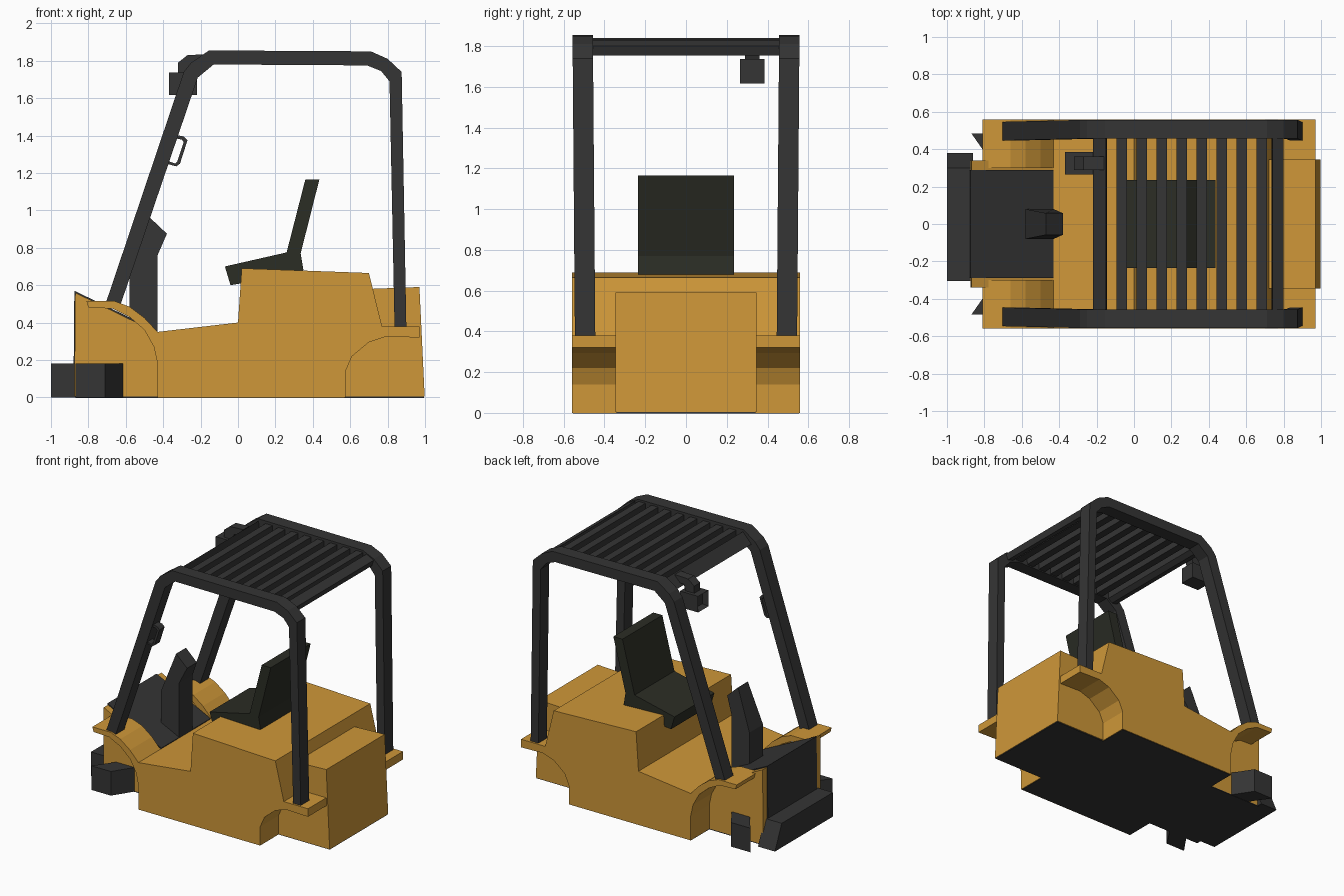
import bpy, bmesh
from mathutils import Vector


def material(name, rgb):
    m = bpy.data.materials.new(name)
    m.diffuse_color = (*rgb, 1)
    return m


YELLOW = material("yellow_paint", (0.62, 0.31, 0.04))
DARK = material("dark_metal", (0.035, 0.035, 0.035))
SEAT = material("seat_vinyl", (0.024, 0.026, 0.018))


def prism(name, pts, a, b, mat, axis="Y", mirror=False, edit=None):
    """Extrude a flat profile from a to b along Y (points x,z) or Z (points x,y)."""
    place = (lambda p, t: (p[0], t, p[1])) if axis == "Y" else (lambda p, t: (p[0], p[1], t))
    bm = bmesh.new()
    lo = [bm.verts.new(place(p, a)) for p in pts]
    hi = [bm.verts.new(place(p, b)) for p in pts]
    bm.faces.new(lo)
    bm.faces.new(hi[::-1])
    n = len(pts)
    for i in range(n):
        j = (i + 1) % n
        bm.faces.new((lo[i], hi[i], hi[j], lo[j]))
    bmesh.ops.recalc_face_normals(bm, faces=bm.faces)
    if edit:
        edit(bm)
    me = bpy.data.meshes.new(name)
    bm.to_mesh(me)
    bm.free()
    me.materials.append(mat)
    ob = bpy.data.objects.new(name, me)
    bpy.context.collection.objects.link(ob)
    if mirror:
        mod = ob.modifiers.new("mirror", "MIRROR")
        mod.use_axis = (False, True, False)
        mod.use_bisect_axis = (False, False, False)
        mod.use_mirror_merge = False
    return ob


def box(name, x0, x1, y0, y1, z0, z1, mat, **kw):
    return prism(name, [(x0, z0), (x1, z0), (x1, z1), (x0, z1)], y0, y1, mat, **kw)


# Main body with engine hood and rear fenders
rear_arch = [(0.97, 0.32), (0.79, 0.325), (0.70, 0.295), (0.61, 0.22), (0.575, 0.14), (0.575, 0)]
prism("body", [(-0.43, 0), (-0.43, 0.35), (0, 0.40), (0.02, 0.69), (0.70, 0.665),
               (0.77, 0.38), (0.97, 0.38)] + rear_arch, -0.56, 0.56, YELLOW)

# Counterweight between the rear wheels
prism("counterweight", [(0.57, 0.004), (0.57, 0.575), (0.97, 0.59), (0.998, 0.004)],
      -0.345, 0.345, YELLOW)

# Nose, its dark front plate and sloping deck
prism("nose", [(-0.875, 0.004), (-0.87, 0.56), (-0.43, 0.345), (-0.43, 0.004)], -0.34, 0.34, YELLOW)
prism("front_plate", [(-0.88, 0.02), (-0.875, 0.57), (-0.43, 0.355), (-0.43, 0.32),
                      (-0.85, 0.53), (-0.85, 0.02)], -0.29, 0.29, DARK)

# Curved front fenders
prism("front_fender", [(-0.43, 0.18), (-0.45, 0.27), (-0.50, 0.36), (-0.58, 0.43), (-0.67, 0.475),
                       (-0.80, 0.48), (-0.81, 0.515), (-0.66, 0.515), (-0.58, 0.485),
                       (-0.50, 0.425), (-0.43, 0.35)], 0.30, 0.56, YELLOW, mirror=True)

# Dark underside
prism("underside", [(-0.87, -0.34), (-0.43, -0.34), (-0.43, -0.555), (0.57, -0.555), (0.57, -0.34),
                    (0.995, -0.34), (0.995, 0.34), (0.57, 0.34), (0.57, 0.555), (-0.43, 0.555),
                    (-0.43, 0.34), (-0.87, 0.34)], -0.0, 0.006, DARK, axis="Z").location.z = -0.002

# Front axle stubs and mast mount
prism("axle_stub", [(-0.87, 0.485), (-0.71, 0.485), (-0.59, 0.30), (-0.74, 0.30)],
      0, 0.18, DARK, axis="Z", mirror=True)


def slope_side(bm):
    for v in bm.verts:
        if v.co.y > 0 and v.co.z > 0.1:
            v.co.y = 0.30


box("mast_mount", -1, -0.86, -0.305, 0.38, 0, 0.18, DARK, edit=slope_side)


# Steering column, narrowing at the top
def narrow(bm):
    for v in bm.verts:
        if v.co.z > 0.8:
            v.co.y *= 0.72


prism("steering_column", [(-0.58, 0.38), (-0.58, 0.66), (-0.47, 0.96), (-0.38, 0.875),
                          (-0.43, 0.76), (-0.43, 0.34)], -0.08, 0.08, DARK, edit=narrow)

# Seat
prism("seat", [(-0.07, 0.70), (0.26, 0.775), (0.36, 1.165), (0.435, 1.165), (0.335, 0.77),
               (0.35, 0.68), (0.02, 0.61), (-0.04, 0.60)], -0.235, 0.235, SEAT)


# Overhead guard side frames, leaning slightly outwards
def lean(bm):
    for v in bm.verts:
        v.co.y += 0.008 * (v.co.z - 1.85)


prism("guard_frame", [(-0.705, 0.51), (-0.29, 1.74), (-0.25, 1.79), (-0.155, 1.855), (0.71, 1.85),
                      (0.80, 1.81), (0.875, 1.74), (0.90, 0.38), (0.837, 0.38), (0.81, 1.69),
                      (0.765, 1.745), (0.69, 1.775), (-0.13, 1.78), (-0.215, 1.71), (-0.63, 0.49)],
      0.457, 0.557, DARK, mirror=True, edit=lean)

# Roof cross bars and slats
prism("front_crossbar", [(-0.22, 1.765), (-0.15, 1.84), (-0.145, 1.785), (-0.18, 1.76)],
      -0.46, 0.46, DARK)
prism("rear_crossbar", [(0.735, 1.77), (0.74, 1.83), (0.80, 1.80), (0.785, 1.755)],
      -0.46, 0.46, DARK)
for i in range(8):
    x = -0.065 + 0.107 * i
    box(f"roof_slat_{i + 1}", x - 0.028, x + 0.028, -0.46, 0.46, 1.785, 1.835, DARK)


# Work lamp with recessed front, hung on a bent bracket
def recess(bm):
    face = min(bm.faces, key=lambda f: f.calc_center_median().x)
    bmesh.ops.inset_individual(bm, faces=[face], thickness=0.02, depth=0)
    bmesh.ops.translate(bm, verts=face.verts, vec=Vector((0.04, 0, 0)))


box("work_lamp", -0.37, -0.22, 0.265, 0.385, 1.617, 1.737, DARK, edit=recess)
prism("lamp_bracket", [(-0.32, 1.73), (-0.32, 1.79), (-0.27, 1.83), (-0.16, 1.835), (-0.16, 1.79),
                       (-0.235, 1.78), (-0.25, 1.73)], 0.29, 0.36, DARK)

# Grab handle on one front pillar
outer = [(-0.345, 1.405), (-0.29, 1.395), (-0.27, 1.375), (-0.31, 1.25), (-0.33, 1.235), (-0.385, 1.25)]
inner = [(-0.335, 1.385), (-0.30, 1.378), (-0.29, 1.365), (-0.325, 1.26), (-0.335, 1.25), (-0.37, 1.262)]
for i in range(len(outer) - 1):
    prism(f"grab_handle_{i + 1}", [outer[i], outer[i + 1], inner[i + 1], inner[i]],
          -0.54, -0.48, DARK)
